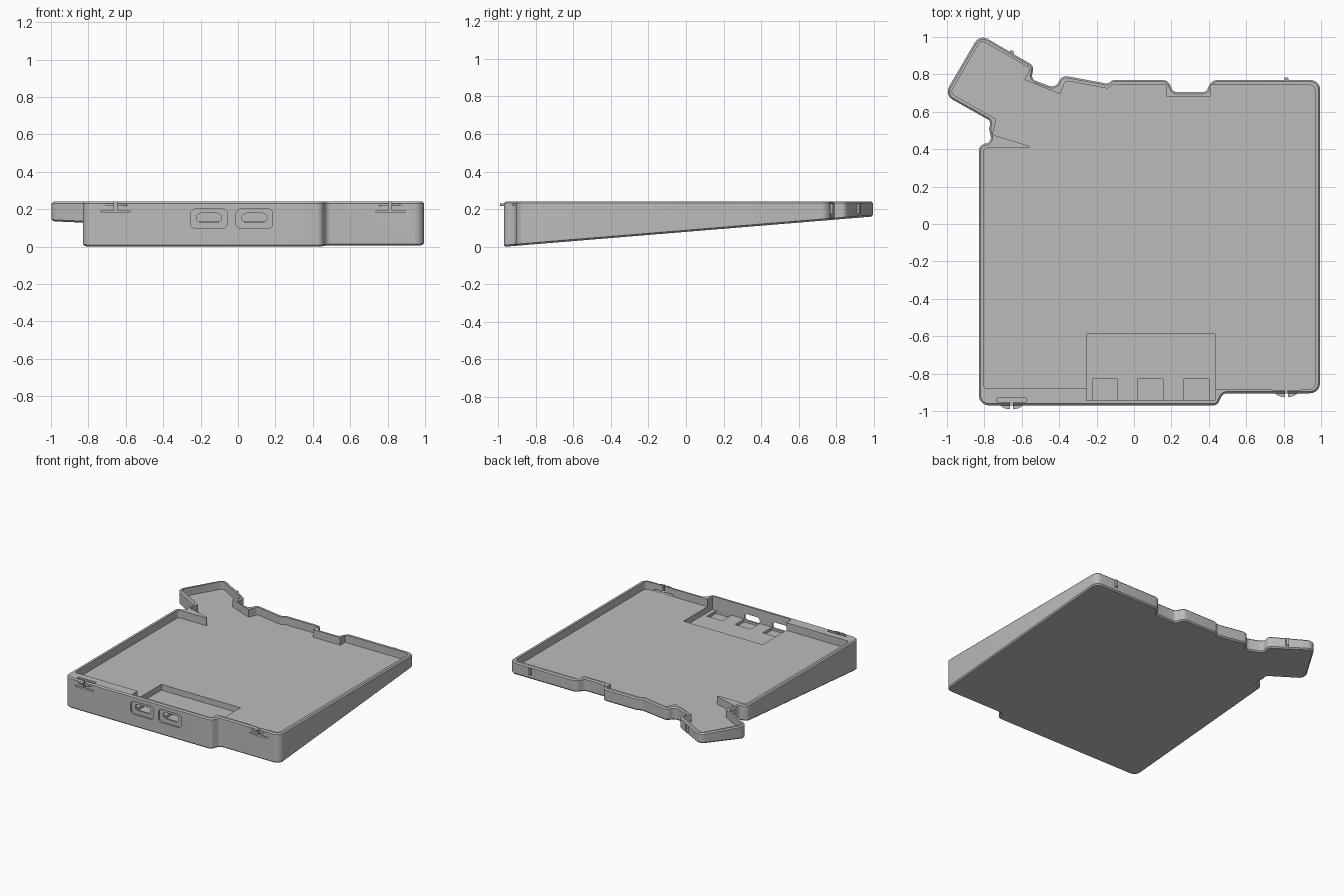
import bpy, bmesh, math
from mathutils import Vector

if "Cube" in bpy.data.objects:
    bpy.data.objects.remove(bpy.data.objects["Cube"])

grey = bpy.data.materials.new("case_grey")
grey.diffuse_color = (0.5, 0.5, 0.5, 1)
grey.use_nodes = True
grey.node_tree.nodes["Principled BSDF"].inputs["Base Color"].default_value = grey.diffuse_color

TOP, FLOOR, POCKET = 0.24, 0.18, 0.135


def under(y):
    """Height of the sloping underside."""
    return max(0.0, (y + 0.96) * 0.082)


def rounded(points, n=5):
    """Polygon of (x, y, radius) corners turned into an outline with arcs."""
    out = []
    for i, (x, y, r) in enumerate(points):
        p = Vector((x, y))
        a = Vector(points[i - 1][:2]) - p
        b = Vector(points[(i + 1) % len(points)][:2]) - p
        if r == 0:
            out.append(p)
            continue
        half = a.angle(b) / 2
        t = min(r / math.tan(half), a.length * 0.47, b.length * 0.47)
        rad = t * math.tan(half)
        a.normalize()
        b.normalize()
        c = p + (a + b).normalized() * (rad / math.sin(half))
        s, e = p + a * t - c, p + b * t - c
        turn = s.angle_signed(e)
        for k in range(n + 1):
            w = -turn * k / n
            out.append(c + Vector((s.x * math.cos(w) - s.y * math.sin(w),
                                   s.x * math.sin(w) + s.y * math.cos(w))))
    return out


def inset(pts, d):
    """Move a counter-clockwise outline inward by d."""
    out = []
    for i, p in enumerate(pts):
        u = (p - pts[i - 1]).normalized()
        v = (pts[(i + 1) % len(pts)] - p).normalized()
        n1, n2 = Vector((-u.y, u.x)), Vector((-v.y, v.x))
        out.append(p + (n1 + n2) * (d / (1 + n1.dot(n2))))
    return out


def loft(name, rings):
    """Closed solid through rings of 3D points."""
    bm = bmesh.new()
    loops = [[bm.verts.new(p) for p in ring] for ring in rings]
    n = len(loops[0])
    for lo, hi in zip(loops, loops[1:]):
        for i in range(n):
            j = (i + 1) % n
            bm.faces.new((lo[i], lo[j], hi[j], hi[i]))
    bm.faces.new(loops[0][::-1])
    bm.faces.new(loops[-1])
    bmesh.ops.recalc_face_normals(bm, faces=bm.faces)
    me = bpy.data.meshes.new(name)
    bm.to_mesh(me)
    bm.free()
    ob = bpy.data.objects.new(name, me)
    bpy.context.collection.objects.link(ob)
    me.materials.append(grey)
    return ob


def prism(name, pts, z0, z1):
    return loft(name, [[(p[0], p[1], z) for p in pts] for z in (z0, z1)])


def box(name, x0, x1, y0, y1, z0, z1):
    return prism(name, [(x0, y0), (x1, y0), (x1, y1), (x0, y1)], z0, z1)


def port(name, x0, x1, z0, z1, r, y0, y1):
    """Rounded opening running along y."""
    pts = rounded([(x0, z0, r), (x1, z0, r), (x1, z1, r), (x0, z1, r)])
    return loft(name, [[(p.x, y, p.y) for p in pts] for y in (y0, y1)])


def cut(target, cutter):
    cutter.hide_render = True
    m = target.modifiers.new("cut", 'BOOLEAN')
    m.operation, m.solver, m.object = 'DIFFERENCE', 'EXACT', cutter
    bpy.context.view_layer.objects.active = target
    bpy.ops.object.modifier_apply(modifier=m.name)
    bpy.data.objects.remove(cutter)


# Case body: rounded outline, level rim, sloping underside, small chamfers
outer = rounded([
    (-0.83, -0.97, .055), (0.445, -0.97, .035), (0.475, -0.905, .035),
    (0.995, -0.905, .055), (0.995, 0.77, .05), (0.415, 0.77, .05),
    (0.385, 0.705, .03), (0.21, 0.705, .03), (0.18, 0.77, .04),
    (-0.115, 0.77, .03), (-0.14, 0.75, .03), (-0.385, 0.795, .04),
    (-0.42, 0.725, .04), (-0.55, 0.775, .03), (-0.535, 0.845, .035),
    (-0.825, 1.015, .05), (-1.015, 0.69, .05), (-0.765, 0.55, .03),
    (-0.775, 0.51, .02), (-0.76, 0.44, .03), (-0.83, 0.42, .04)])
c = 0.009
small = inset(outer, c)
body = loft("case_body", [
    [(p.x, p.y, under(p.y)) for p in small],
    [(p.x, p.y, under(p.y) + c) for p in outer],
    [(p.x, p.y, TOP - c) for p in outer],
    [(p.x, p.y, TOP) for p in small]])

# Main cavity
cavity = rounded([
    (-0.803, -0.88, .02), (-0.255, -0.88, 0), (-0.255, -0.945, 0),
    (0.432, -0.945, 0), (0.432, -0.882, 0), (0.968, -0.882, .03),
    (0.968, 0.743, .03), (0.41, 0.743, 0), (0.41, 0.682, 0),
    (0.175, 0.682, 0), (0.175, 0.743, 0), (-0.115, 0.743, .01),
    (-0.14, 0.724, .01), (-0.365, 0.766, .02), (-0.395, 0.695, 0),
    (-0.585, 0.77, 0), (-0.555, 0.832, .02), (-0.818, 0.983, .025),
    (-0.982, 0.70, .025), (-0.735, 0.56, .01), (-0.757, 0.478, .01),
    (-0.56, 0.417, 0), (-0.56, 0.406, 0), (-0.803, 0.406, .02)])
cut(body, prism("cavity_cutter", cavity, FLOOR, 0.4))

# Electronics pocket with three connector recesses
cut(body, box("pocket_cutter", -0.255, 0.432, -0.945, -0.587, POCKET, 0.3))
for x in (-0.222, 0.02, 0.265):
    cut(body, box("recess_cutter", x, x + 0.135, -0.944, -0.83, 0.112, 0.25))

# Two front ports: shallow surround and through slot
for x in (-0.155, 0.0875):
    cut(body, port("surround_cutter", x - .098, x + .098, .098, .2, .025, -1.1, -.957))
    cut(body, port("slot_cutter", x - .067, x + .067, .13, .178, .023, -1.1, -.93))

# Front snap latches: slit under, gap behind, split in the middle, two lips
for x, y in ((-0.655, -0.97), (0.815, -0.905)):
    cut(body, box("slit_cutter", x - .078, x + .078, y - .05, y + .04, .181, .192))
    cut(body, box("gap_cutter", x - .078, x + .078, y + .018, y + .04, .181, .3))
    cut(body, box("split_cutter", x - .007, x + .007, y - .05, y + .03, .185, .3))
    for s in (-1, 1):
        pts = [(x + s * .008, y + .01), (x + s * .062, y + .01), (x + s * .062, y),
               (x + s * .045, y - .012), (x + s * .025, y - .019), (x + s * .008, y - .02)]
        prism("latch_lip", pts, .217, .23)

# Small rear alignment ribs
for x, y, tilt in ((0.815, 0.77, 0), (-0.655, 0.916, -0.53)):
    rib = prism("rear_rib", [(-.014, -.01), (.014, -.01), (.009, .012), (-.009, .012)],
                .175, .23)
    rib.location = (x, y, 0)
    rib.rotation_euler.z = tilt

# Smooth the rounded corners only
bpy.ops.object.select_all(action='DESELECT')
body.select_set(True)
bpy.context.view_layer.objects.active = body
bpy.ops.object.shade_smooth_by_angle(angle=math.radians(30))
